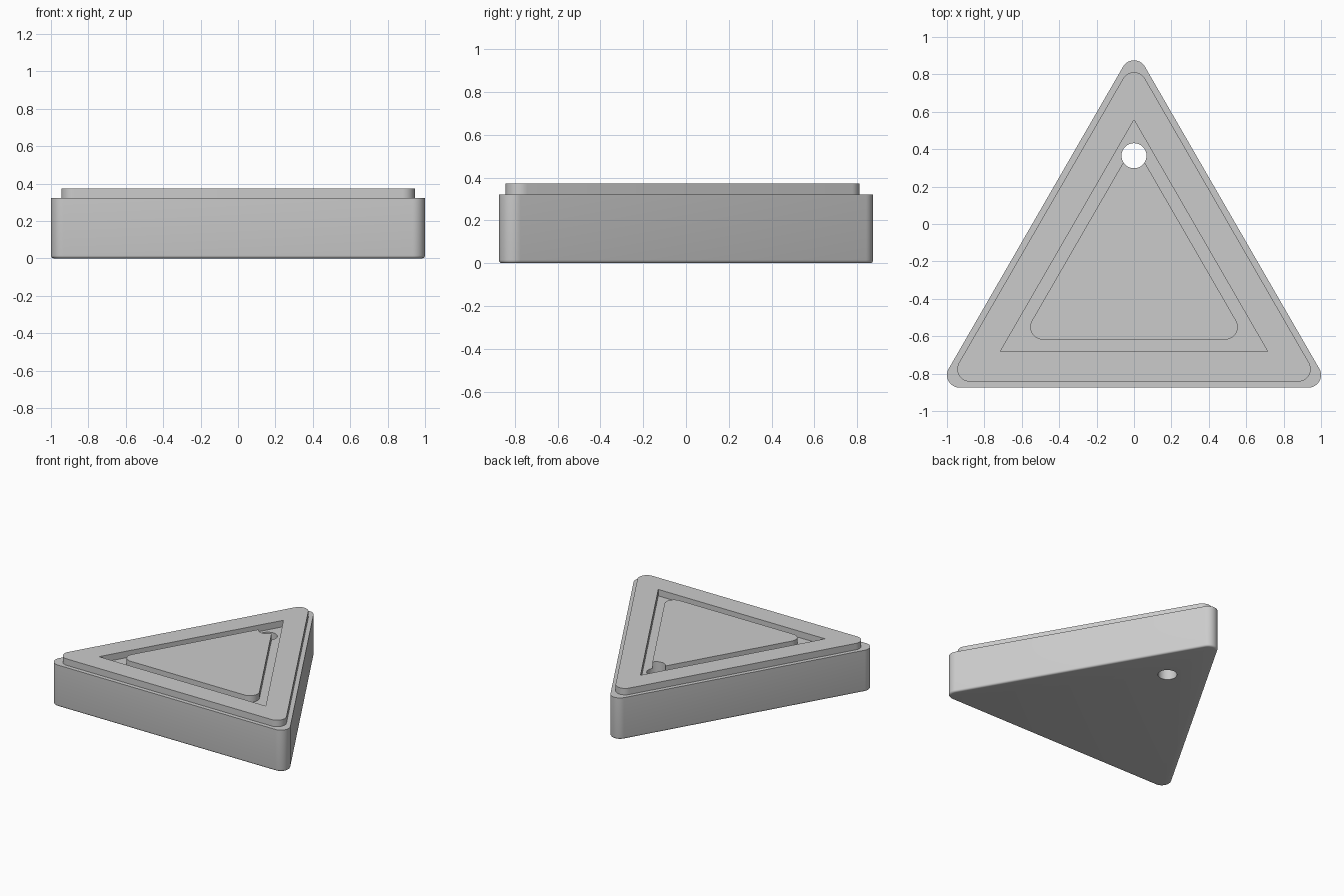
import bpy, bmesh, math
from mathutils import Vector

if "Cube" in bpy.data.objects:
    bpy.data.objects.remove(bpy.data.objects["Cube"])

CENTROID_Y = -0.269
LEDGE, TOP = 0.322, 0.372
STEPS = 12          # segments per rounded corner


def tri_loop(half, r, z):
    """Rounded triangle: half = half side between corner centres, r = corner radius."""
    pts = []
    for k in range(3):
        mid = math.radians(90 + 120 * k)
        reach = half * 2 / math.sqrt(3)
        cx, cy = reach * math.cos(mid), CENTROID_Y + reach * math.sin(mid)
        for i in range(STEPS + 1):
            a = mid + math.radians(-60 + 120 * i / STEPS)
            pts.append(Vector((cx + r * math.cos(a), cy + r * math.sin(a), z)))
    return pts


def loft(name, loops, closed=False):
    """Skin a stack of loops; cap the ends, or join last to first when closed."""
    bm = bmesh.new()
    rings = [[bm.verts.new(p) for p in loop] for loop in loops]
    n = len(rings[0])
    pairs = list(zip(rings, rings[1:]))
    if closed:
        pairs.append((rings[-1], rings[0]))
    else:
        bm.faces.new(rings[0][::-1])
        bm.faces.new(rings[-1])
    for lo, hi in pairs:
        for i in range(n):
            j = (i + 1) % n
            bm.faces.new((lo[i], lo[j], hi[j], hi[i]))
    bmesh.ops.remove_doubles(bm, verts=bm.verts, dist=1e-5)
    bmesh.ops.recalc_face_normals(bm, faces=bm.faces)
    mesh = bpy.data.meshes.new(name)
    bm.to_mesh(mesh)
    bm.free()
    ob = bpy.data.objects.new(name, mesh)
    bpy.context.collection.objects.link(ob)
    return ob


def cut(target, cutter):
    """Subtract the cutter, then discard it."""
    bpy.context.view_layer.objects.active = target
    mod = target.modifiers.new("cut", "BOOLEAN")
    mod.operation, mod.solver, mod.object = "DIFFERENCE", "EXACT", cutter
    bpy.ops.object.modifier_apply(modifier=mod.name)
    bpy.data.objects.remove(cutter)


# Block: softened bottom edge, straight sides, ledge, raised lip
R, B = 0.067, 0.015
loops = []
for i in range(5):
    a = math.radians(90 * i / 4)
    loops.append(tri_loop(0.933, R - B * (1 - math.sin(a)), B * (1 - math.cos(a))))
loops += [tri_loop(0.933, R, LEDGE),
          tri_loop(0.878, R, LEDGE),
          tri_loop(0.878, R, TOP)]
block = loft("triangular_block", loops)

# Groove between the sharp outer triangle and the rounded island
groove = loft("groove_cutter", [tri_loop(0.715, 0, LEDGE), tri_loop(0.715, 0, TOP + 0.1),
                                tri_loop(0.488, R, TOP + 0.1), tri_loop(0.488, R, LEDGE)], closed=True)
cut(block, groove)

# Through hole at the island's tip
bpy.ops.mesh.primitive_cylinder_add(vertices=48, radius=0.067, depth=1, location=(0, 0.365, 0.2))
cut(block, bpy.context.object)

# Colour and shading
grey = bpy.data.materials.new("light grey")
grey.diffuse_color = (0.6, 0.6, 0.6, 1)
grey.use_nodes = True
grey.node_tree.nodes["Principled BSDF"].inputs["Base Color"].default_value = grey.diffuse_color
block.data.materials.clear()
block.data.materials.append(grey)
bpy.ops.object.select_all(action="DESELECT")
block.select_set(True)
bpy.context.view_layer.objects.active = block
bpy.ops.object.shade_smooth_by_angle(angle=math.radians(30))
